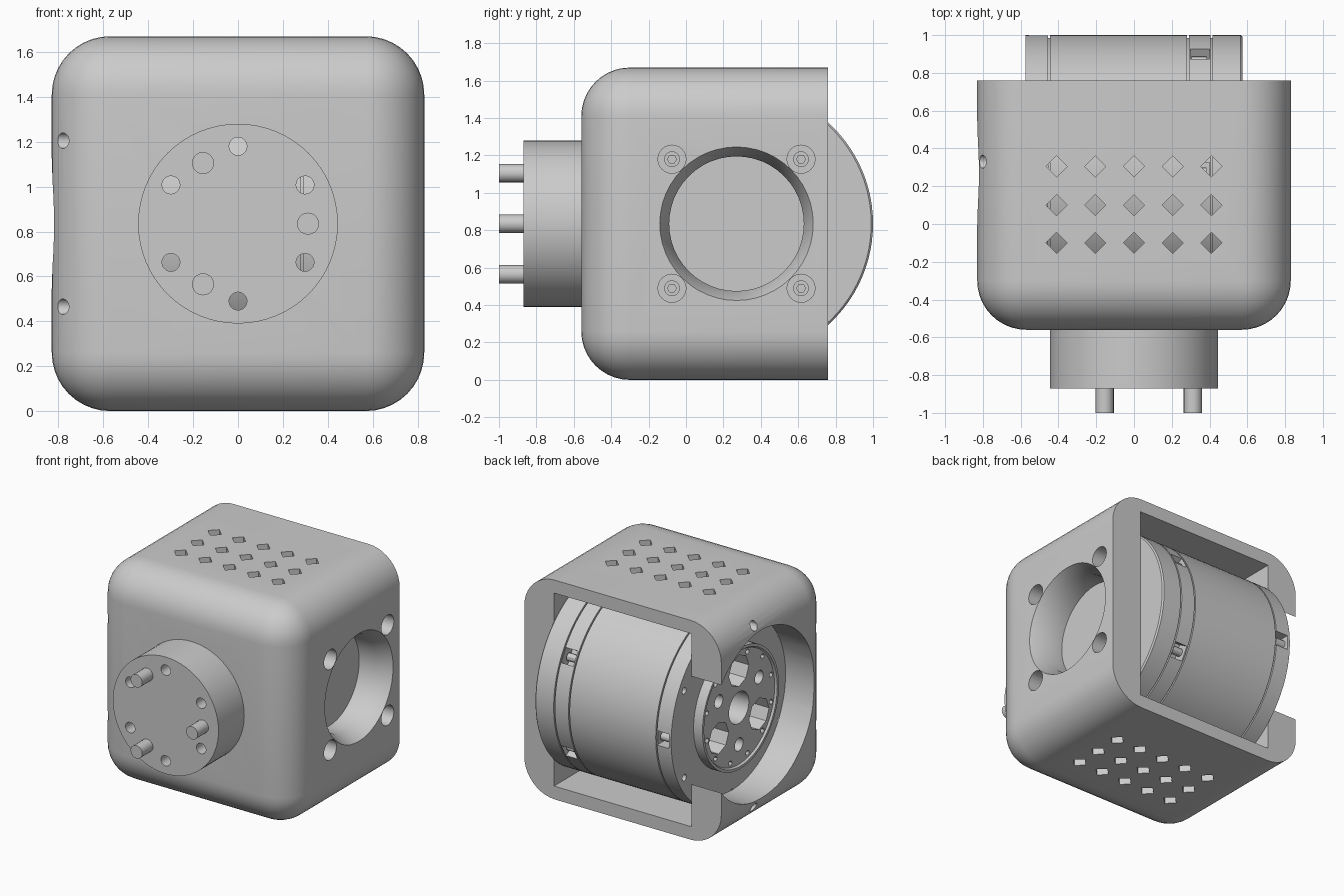
import bpy, bmesh, math
from mathutils import Matrix, Vector

if "Cube" in bpy.data.objects:
    bpy.data.objects.remove(bpy.data.objects["Cube"], do_unlink=True)

grey = bpy.data.materials.new("grey metal")
grey.use_nodes = True
GREY = (0.6, 0.6, 0.6, 1)
grey.diffuse_color = GREY
grey.node_tree.nodes["Principled BSDF"].inputs["Base Color"].default_value = GREY

MID = 0.835          # height of both axes
AXIS_Y = 0.27        # motor axis
ROT = {"x": Matrix.Rotation(math.pi / 2, 4, "Y"),
       "y": Matrix.Rotation(math.pi / 2, 4, "X"),
       "z": Matrix.Identity(4)}


def finish(name, bm):
    bmesh.ops.recalc_face_normals(bm, faces=bm.faces)
    mesh = bpy.data.meshes.new(name)
    bm.to_mesh(mesh)
    bm.free()
    mesh.materials.append(grey)
    ob = bpy.data.objects.new(name, mesh)
    bpy.context.collection.objects.link(ob)
    return ob


def add_box(bm, lo, hi, turn=Matrix.Identity(4)):
    lo, hi = Vector(lo), Vector(hi)
    m = Matrix.Translation((lo + hi) / 2) @ Matrix.Diagonal((*(hi - lo), 1))
    bmesh.ops.create_cube(bm, size=1, matrix=turn @ m)


def add_cyl(bm, axis, centre, length, r, sides=32):
    bmesh.ops.create_cone(bm, cap_ends=True, segments=sides, radius1=r, radius2=r,
                          depth=length, matrix=Matrix.Translation(centre) @ ROT[axis])


def add_turned(bm, profile, sides):
    """Closed solid turned about the motor axis from (x, radius) points."""
    rings = [[bm.verts.new((x, AXIS_Y + y, MID + z)) for y, z in ring(sides, r)]
             for x, r in profile]
    for a, b in zip(rings, rings[1:]):
        for i in range(sides):
            bm.faces.new((a[i], a[i - 1], b[i - 1], b[i]))
    bm.faces.new(rings[0])
    bm.faces.new(rings[-1])


def ring(count, radius, start=0):
    for i in range(count):
        a = math.radians(start) + math.tau * i / count
        yield radius * math.cos(a), radius * math.sin(a)


def extent(mesh):
    pts = [v.co for v in mesh.vertices]
    return Vector([max(p[i] for p in pts) - min(p[i] for p in pts) for i in range(3)])


def cut(targets, bm):
    """Subtract bm, taking the first solver that leaves the outer size intact."""
    cutter = finish("cutter", bm)
    cutter.hide_render = True
    for ob in targets:
        mod = ob.modifiers.new("cut", "BOOLEAN")
        mod.operation, mod.object = "DIFFERENCE", cutter
        before = ob.data
        for solver in ("MANIFOLD", "EXACT", "FLOAT"):
            mod.solver = solver
            bpy.context.view_layer.update()
            graph = bpy.context.evaluated_depsgraph_get()
            result = bpy.data.meshes.new_from_object(ob.evaluated_get(graph))
            changed = len(result.vertices) not in (0, len(before.vertices))
            if changed and (extent(result) - extent(before)).length < 0.05:
                ob.data = result
                break
        ob.modifiers.remove(mod)
    bpy.data.objects.remove(cutter, do_unlink=True)


# Housing: block rounded on every edge except those of the open back
bm = bmesh.new()
add_box(bm, (-0.83, -0.56, 0), (0.83, 0.76, 1.67))
rounded = [e for e in bm.edges if not all(v.co.y > 0.7 for v in e.verts)]
bmesh.ops.bevel(bm, geom=rounded, offset=0.26, segments=10, profile=0.5, affect="EDGES")
bmesh.ops.remove_doubles(bm, verts=bm.verts, dist=0.0005)
housing = finish("housing", bm)

# Motor bay, open at the back
bm = bmesh.new()
add_box(bm, (-0.58, -0.47, 0.1), (0.58, 0.9, 1.57))
cut([housing], bm)

# Large bearing opening that breaks through the back edge
bm = bmesh.new()
add_cyl(bm, "x", (-0.75, AXIS_Y, MID), 0.5, 0.64, sides=64)
cut([housing], bm)

# Tapered round window in the opposite wall
bm = bmesh.new()
add_turned(bm, [(0.5, 0.36), (0.72, 0.36), (0.84, 0.415)], 48)
cut([housing], bm)

# Counterbores round the window
corners = [(AXIS_Y + s * 0.345, MID + t * 0.345) for s in (-1, 1) for t in (-1, 1)]
bm = bmesh.new()
for y, z in corners:
    add_cyl(bm, "x", (0.8, y, z), 0.3, 0.075, sides=24)
cut([housing], bm)

# Small screw holes round the bearing opening
bm = bmesh.new()
for y, dz in ((0.33, 0.69), (-0.45, 0.37)):
    for s in (-1, 1):
        add_cyl(bm, "x", (-0.8, y, MID + s * dz), 0.2, 0.035, sides=16)
cut([housing], bm)

# Diamond vents through top and bottom
bm = bmesh.new()
for i in range(-2, 3):
    for y in (-0.1, 0.1, 0.305):
        add_cyl(bm, "z", (i * 0.205, y, MID), 2, 0.056, sides=4)
cut([housing], bm)

# Front boss with its ring of through holes
bm = bmesh.new()
add_cyl(bm, "y", (0, -0.71, MID), 0.32, 0.445, sides=64)
boss = finish("front_boss", bm)
bm = bmesh.new()
for x, z in ring(6, 0.345, 30):
    add_cyl(bm, "y", (x, -0.7, MID + z), 0.6, 0.04, sides=20)
cut([housing, boss], bm)

# Drive pins
bm = bmesh.new()
for x, z in ring(3, 0.312):
    add_cyl(bm, "y", (x, -0.92, MID + z), 0.16, 0.049, sides=20)
pins = finish("drive_pins", bm)

# Socket screws in the counterbores
bm = bmesh.new()
for y, z in corners:
    add_cyl(bm, "x", (0.68, y, z), 0.08, 0.042, sides=20)
screws = finish("wall_screws", bm)
bm = bmesh.new()
for y, z in corners:
    add_cyl(bm, "x", (0.71, y, z), 0.06, 0.024, sides=6)
cut([screws], bm)

# Motor: turned profile with seam grooves and a raised hub
profile = [(0.575, 0.72), (0.565, 0.73)]
for seam in (0.41, 0.285, -0.45):
    profile += [(seam + 0.005, 0.73), (seam + 0.005, 0.715),
                (seam - 0.005, 0.715), (seam - 0.005, 0.73)]
profile += [(-0.575, 0.73), (-0.575, 0.46), (-0.65, 0.46), (-0.65, 0.44), (-0.635, 0.43)]
bm = bmesh.new()
add_turned(bm, profile, 96)
motor = finish("motor", bm)

# Hub bore, lightening pockets and bolt holes
bm = bmesh.new()
add_cyl(bm, "x", (-0.55, AXIS_Y, MID), 0.3, 0.12)
for y, z in ring(3, 0.28, 90):
    add_cyl(bm, "x", (-0.57, AXIS_Y + y, MID + z), 0.24, 0.12, sides=8)
for y, z in ring(3, 0.28, 30):
    add_cyl(bm, "x", (-0.6, AXIS_Y + y, MID + z), 0.2, 0.05, sides=16)
for y, z in ring(12, 0.4, 15):
    add_cyl(bm, "x", (-0.62, AXIS_Y + y, MID + z), 0.1, 0.02, sides=12)
for y, z in ring(6, 0.66, 30):
    add_cyl(bm, "x", (-0.57, AXIS_Y + y, MID + z), 0.1, 0.025, sides=12)
cut([motor], bm)

# Clamp slots around the rim, each holding a small screw
bm, heads = bmesh.new(), bmesh.new()
for x, angles in ((0.345, range(30, 390, 60)), (-0.51, range(0, 360, 90))):
    for a in angles:
        turn = Matrix.Translation((0, AXIS_Y, MID)) @ Matrix.Rotation(math.radians(a), 4, "X")
        add_box(bm, (x - 0.045, 0.64, -0.055), (x + 0.055, 0.8, 0.055), turn)
        add_cyl(heads, "x", turn @ Vector((x, 0.68, 0)), 0.08, 0.03, sides=12)
cut([motor], bm)
rim_screws = finish("rim_screws", heads)

# Smooth the curved faces, keep the machined edges sharp
bpy.ops.object.select_all(action="DESELECT")
for ob in (housing, boss, pins, screws, motor, rim_screws):
    ob.select_set(True)
    bpy.context.view_layer.objects.active = ob
bpy.ops.object.shade_smooth_by_angle(angle=math.radians(30))
